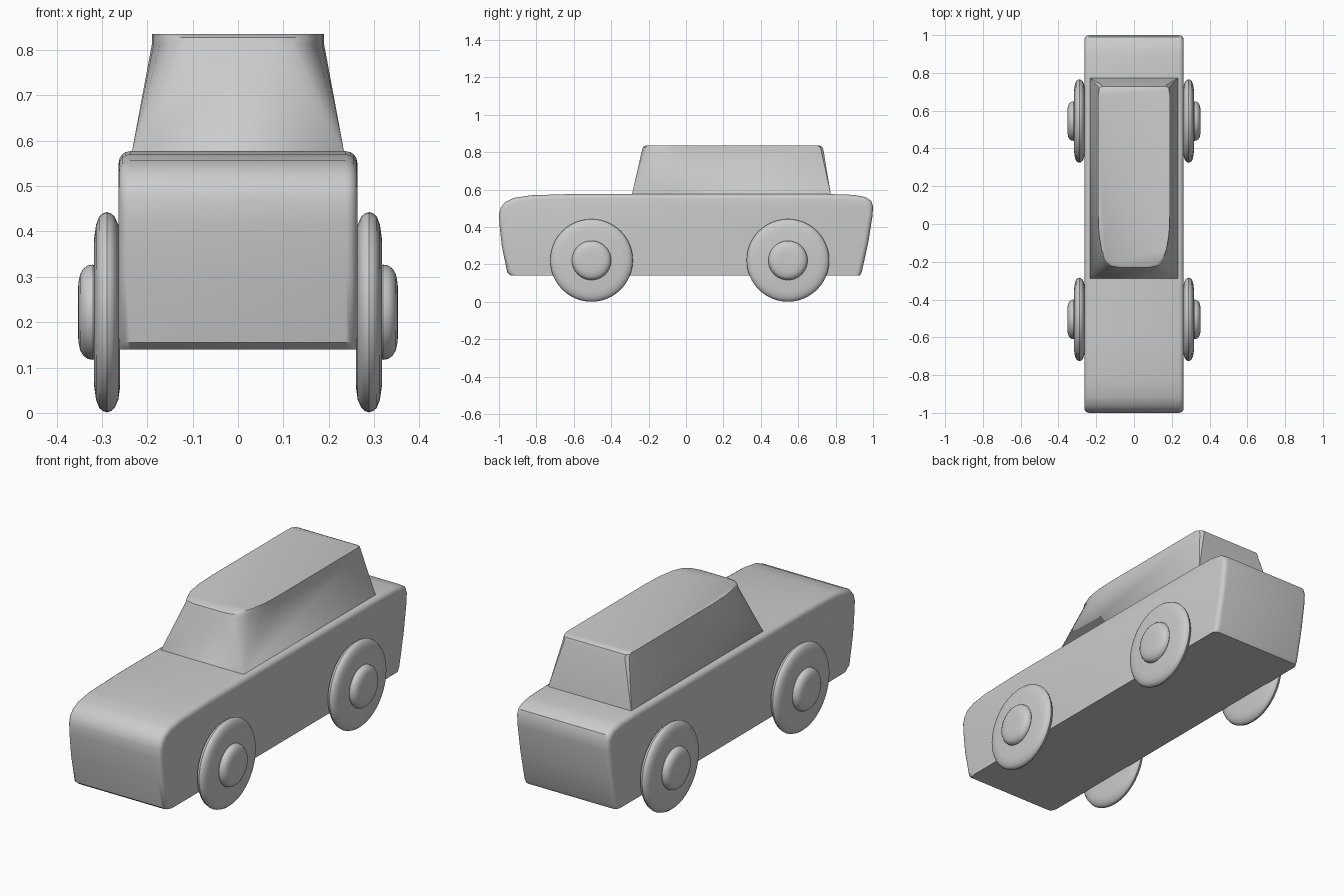
import bpy, bmesh, math
from mathutils import Matrix

if "Cube" in bpy.data.objects:
    bpy.data.objects.remove(bpy.data.objects["Cube"])


def finish(name, bm, angle=35):
    bmesh.ops.remove_doubles(bm, verts=bm.verts, dist=1e-5)
    bmesh.ops.recalc_face_normals(bm, faces=bm.faces)
    me = bpy.data.meshes.new(name)
    bm.to_mesh(me)
    bm.free()
    ob = bpy.data.objects.new(name, me)
    bpy.context.collection.objects.link(ob)
    bpy.ops.object.select_all(action='DESELECT')
    ob.select_set(True)
    bpy.context.view_layer.objects.active = ob
    bpy.ops.object.shade_smooth_by_angle(angle=math.radians(angle))
    return ob


# Body: side profile extruded across the width, rim rounded except along the floor
profile = [(-0.935, .14), (-0.955, .155), (-0.985, .30), (-0.998, .42), (-1, .47),
           (-0.99, .505), (-0.965, .535), (-0.92, .556), (-0.83, .57), (-0.6, .577),
           (0.75, .577), (0.9, .572), (0.96, .56), (0.99, .54), (1, .51),
           (0.997, .46), (0.975, .32), (0.94, .16), (0.93, .14)]
W = 0.263
bm = bmesh.new()
left = bm.faces.new([bm.verts.new((-W, y, z)) for y, z in profile])
ext = bmesh.ops.extrude_face_region(bm, geom=[left], use_keep_orig=True)
for v in ext['geom']:
    if isinstance(v, bmesh.types.BMVert):
        v.co.x = W
bmesh.ops.recalc_face_normals(bm, faces=bm.faces)
rim = [e for e in bm.edges
       if abs(e.verts[0].co.x - e.verts[1].co.x) < 1e-4
       and max(v.co.z for v in e.verts) > 0.145]
bmesh.ops.bevel(bm, geom=rim, offset=0.025, segments=4, profile=0.5,
                affect='EDGES', clamp_overlap=False)
finish("body", bm)

# Cabin: rectangular base lofted to a roof outline with rounded front corners
front = [(0.08, -0.235), (0.12, -0.228), (0.15, -0.205), (0.172, -0.15),
         (0.186, -0.06), (0.19, 0.05)]
rear = [(0.19, 0.70), (0.186, 0.722), (0.17, 0.735)]
half = [(p, (0.235, -0.29)) for p in front] + [(p, (0.235, 0.775)) for p in rear]
pairs = half + [((-p[0], p[1]), (-b[0], b[1])) for p, b in reversed(half)]
bm = bmesh.new()
rings = [[bm.verts.new((b[0], b[1], 0.57)) for p, b in pairs]]
for z, inset in ((0.812, 0), (0.828, 0.006), (0.835, 0.02)):
    s = 1 - inset / 0.485
    rings.append([bm.verts.new((p[0], 0.25 + (p[1] - 0.25) * s, z)) for p, b in pairs])
n = len(pairs)
for a, b in zip(rings, rings[1:]):
    for i in range(n):
        j = (i + 1) % n
        bm.faces.new((a[i], a[j], b[j], b[i]))
bm.faces.new(rings[-1])
bmesh.ops.remove_doubles(bm, verts=bm.verts, dist=1e-5)
bmesh.ops.holes_fill(bm, edges=[e for e in bm.edges if e.is_boundary])
finish("cabin", bm)


# Wheels and hubs: (x, radius) profiles spun around the axle
def lathe(name, pts, side, y):
    bm = bmesh.new()
    vs = [bm.verts.new((side * x, y, 0.222 + r)) for x, r in pts]
    es = [bm.edges.new(p) for p in zip(vs, vs[1:])]
    bmesh.ops.spin(bm, geom=vs + es, cent=(0, y, 0.222), axis=(1, 0, 0),
                   angle=2 * math.pi, steps=48)
    finish(name, bm)


tire = [(0.26, 0), (0.26, 0.165), (0.264, 0.193), (0.272, 0.211), (0.28, 0.218),
        (0.289, 0.221), (0.298, 0.218), (0.306, 0.211), (0.313, 0.193),
        (0.317, 0.165), (0.318, 0)]
hub = [(0.31, 0), (0.31, 0.1), (0.32, 0.105), (0.331, 0.103), (0.341, 0.096),
       (0.348, 0.084), (0.352, 0.065), (0.353, 0.04), (0.353, 0)]
for side, sn in ((-1, "left"), (1, "right")):
    for y, yn in ((-0.505, "front"), (0.545, "rear")):
        lathe(f"{yn}_{sn}_wheel", tire, side, y)
        lathe(f"{yn}_{sn}_hub", hub, side, y)
